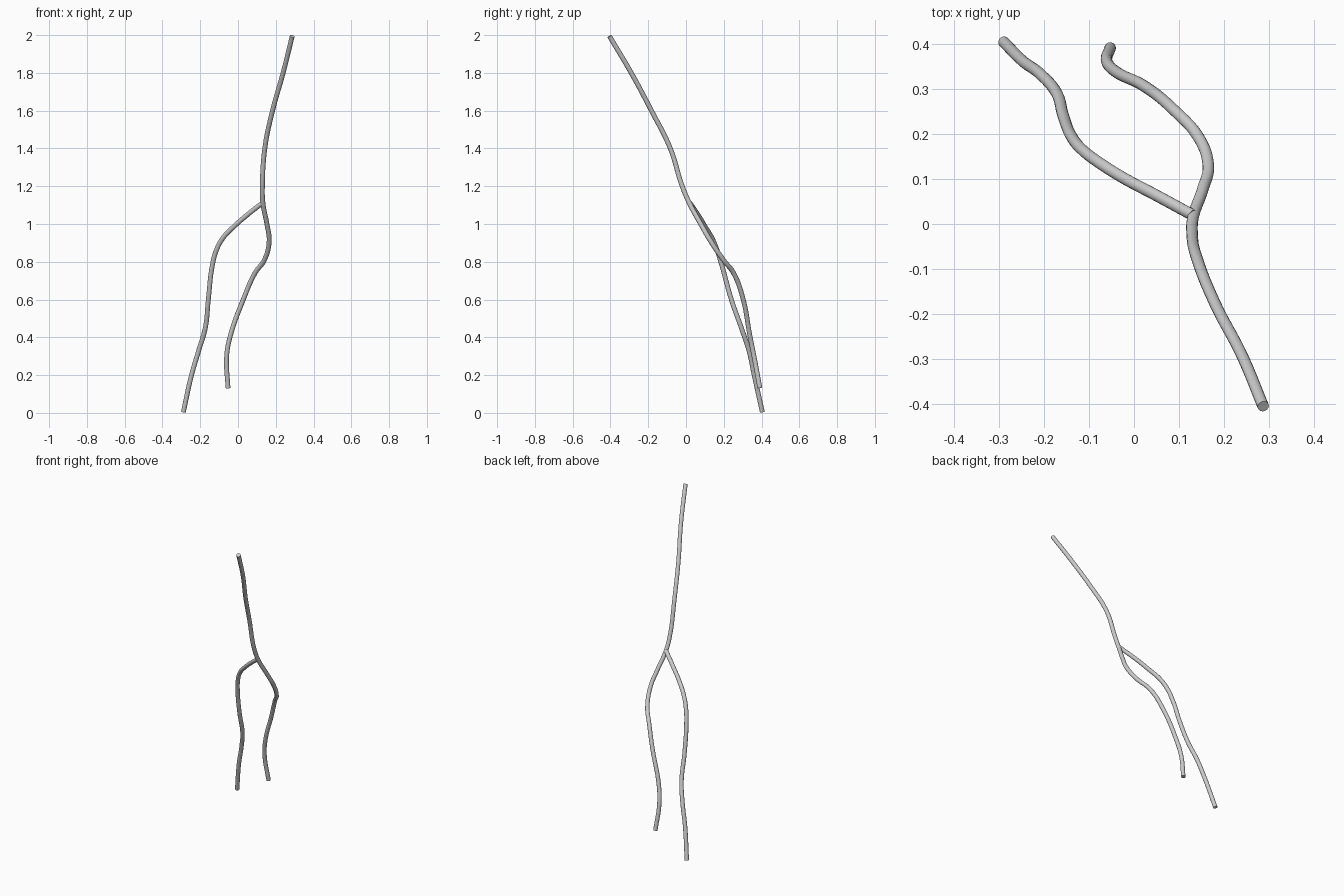
import bpy

RADIUS = 0.0128


def tube(name, points):
    """Smooth round capped tube through the given centre points."""
    curve = bpy.data.curves.new(name, 'CURVE')
    curve.dimensions = '3D'
    curve.bevel_depth = RADIUS
    curve.bevel_resolution = 6
    curve.resolution_u = 10
    curve.use_fill_caps = True
    spline = curve.splines.new('BEZIER')
    spline.bezier_points.add(len(points) - 1)
    for bp, co in zip(spline.bezier_points, points):
        bp.co = co
        bp.handle_left_type = bp.handle_right_type = 'AUTO'
    obj = bpy.data.objects.new(name, curve)
    bpy.context.collection.objects.link(obj)
    bpy.ops.object.select_all(action='DESELECT')
    obj.select_set(True)
    bpy.context.view_layer.objects.active = obj
    bpy.ops.object.convert(target='MESH')
    bpy.ops.object.shade_smooth_by_angle()


# Main stem, continuing down into the shorter right branch
tube("main_stem", [
    (0.287, -0.405, 1.994), (0.239, -0.29, 1.80), (0.183, -0.183, 1.60),
    (0.142, -0.083, 1.40), (0.129, -0.02, 1.20), (0.132, 0.018, 1.11),
    (0.153, 0.078, 1.00), (0.165, 0.130, 0.91), (0.140, 0.198, 0.81),
    (0.090, 0.252, 0.74), (0.028, 0.303, 0.60), (-0.040, 0.338, 0.41),
    (-0.060, 0.360, 0.30), (-0.053, 0.391, 0.132),
])

# Side branch, longer and leaning left
tube("side_branch", [
    (0.130, 0.020, 1.112), (0.045, 0.066, 1.045), (-0.023, 0.102, 0.985),
    (-0.080, 0.138, 0.925), (-0.115, 0.165, 0.86), (-0.136, 0.190, 0.78),
    (-0.157, 0.240, 0.60), (-0.173, 0.293, 0.45), (-0.208, 0.333, 0.33),
    (-0.246, 0.361, 0.20), (-0.289, 0.404, 0.005),
])
